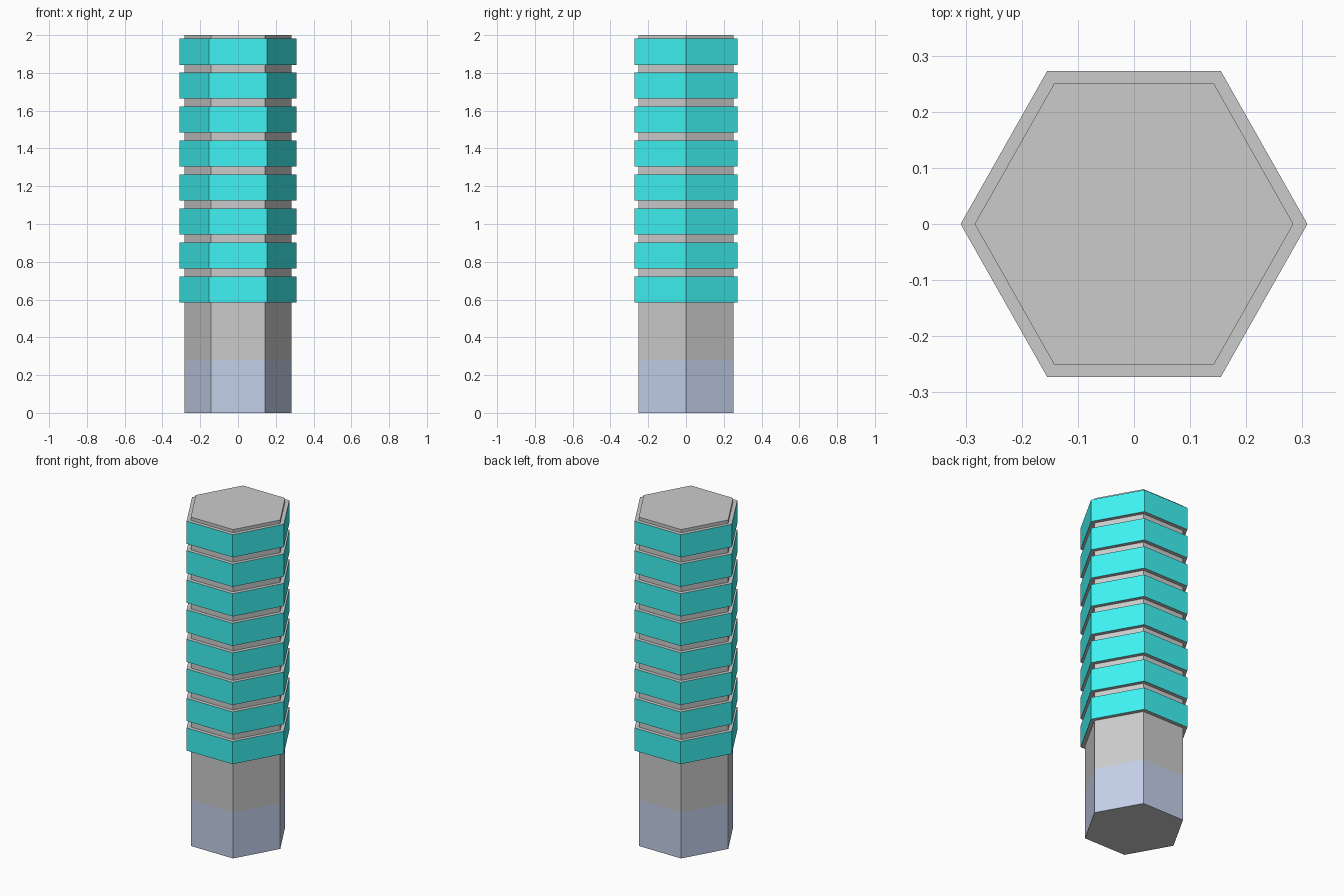
import bpy, bmesh, math

if "Cube" in bpy.data.objects:
    bpy.data.objects.remove(bpy.data.objects["Cube"])

INNER, OUTER = 0.284, 0.309
Y_SCALE = 1.02          # hexagon is slightly deeper than regular
BANDS, FIRST, PITCH, HEIGHT = 8, 0.585, 0.1797, 0.138


def material(name, rgb):
    mat = bpy.data.materials.new(name)
    mat.diffuse_color = (*rgb, 1)
    mat.use_nodes = True
    mat.node_tree.nodes["Principled BSDF"].inputs["Base Color"].default_value = mat.diffuse_color
    return mat


# Profile: (radius, z, material index of the segment above); 0 grey, 1 blue, 2 cyan
profile = [(INNER, 0, 1), (INNER, 0.28, 0)]
for i in range(BANDS):
    z = FIRST + i * PITCH
    profile += [(INNER, z, 0), (OUTER, z, 2),
                (OUTER, z + HEIGHT, 0), (INNER, z + HEIGHT, 0)]
profile.append((INNER, 2.0, 0))

# Hexagonal column lofted through the profile
bm = bmesh.new()
rings = []
for r, z, _ in profile:
    rings.append([bm.verts.new((r * math.cos(k * math.pi / 3),
                                r * math.sin(k * math.pi / 3) * Y_SCALE, z))
                  for k in range(6)])
for (low, high), (_, _, mat_index) in zip(zip(rings, rings[1:]), profile):
    for k in range(6):
        n = (k + 1) % 6
        bm.faces.new((low[k], low[n], high[n], high[k])).material_index = mat_index

# End caps
bm.faces.new(rings[0][::-1])
bm.faces.new(rings[-1])
bmesh.ops.recalc_face_normals(bm, faces=bm.faces)

mesh = bpy.data.meshes.new("banded_column")
bm.to_mesh(mesh)
bm.free()
mesh.materials.append(material("grey", (0.6, 0.6, 0.6)))
mesh.materials.append(material("blue", (0.55, 0.63, 0.82)))
mesh.materials.append(material("cyan", (0.05, 0.9, 0.9)))
column = bpy.data.objects.new("banded_column", mesh)
bpy.context.collection.objects.link(column)
